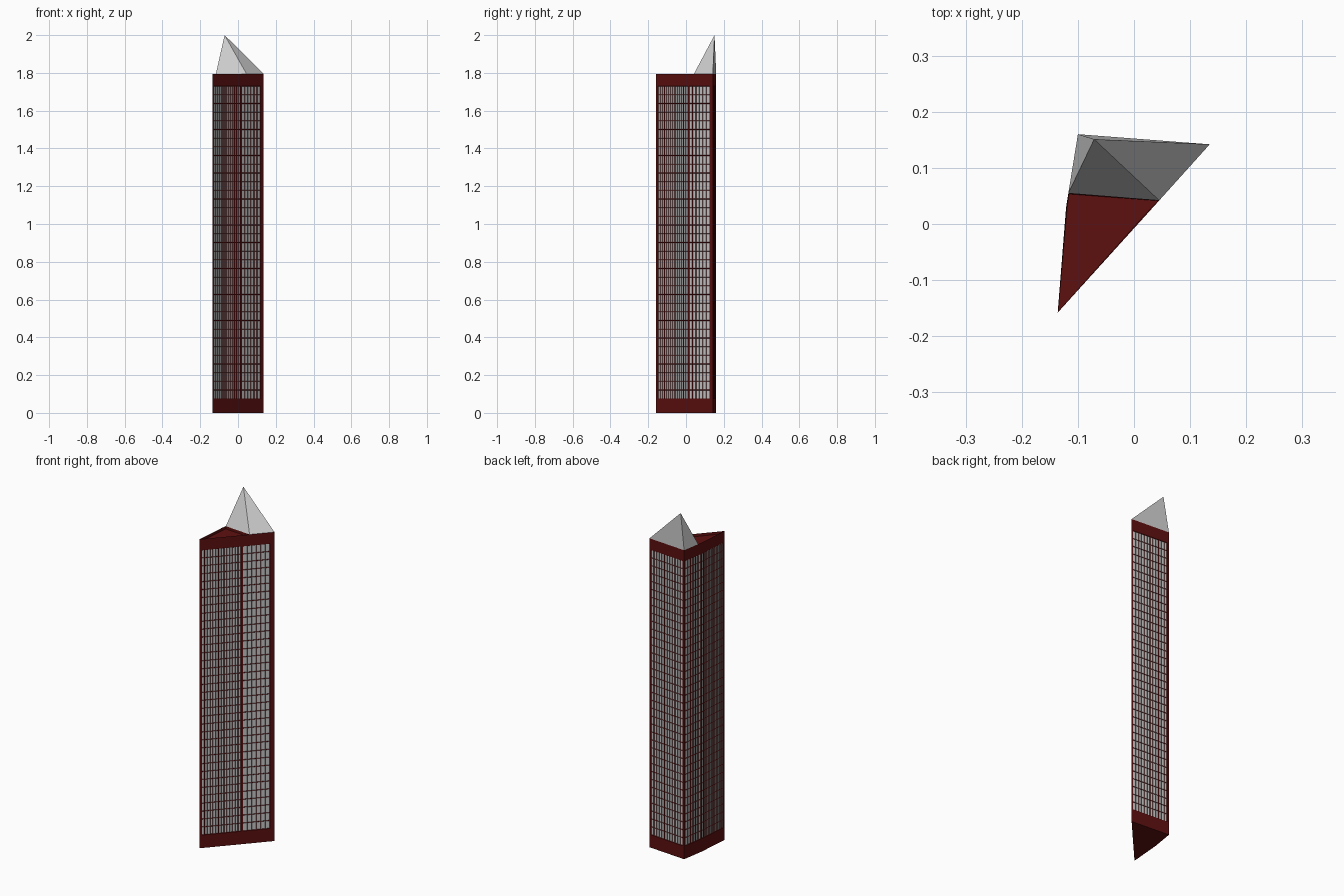
import bpy, bmesh
from mathutils import Vector

if "Cube" in bpy.data.objects:
    bpy.data.objects.remove(bpy.data.objects["Cube"])

TOP, SILL, HEAD, ROWS = 1.795, 0.075, 1.73, 36

# Footprint corners, counter-clockwise
A, M, C = Vector((-0.136, -0.158)), Vector((0.017, 0.011)), Vector((0.135, 0.142))
D, F = Vector((-0.100, 0.160)), Vector((-0.121, 0.030))
# Line where the spire meets the open roof
B, E = Vector((0.045, 0.042)), Vector((-0.117, 0.055))


def material(name, color):
    mat = bpy.data.materials.new(name)
    mat.diffuse_color = (*color, 1)
    mat.use_nodes = True
    mat.node_tree.nodes["Principled BSDF"].inputs["Base Color"].default_value = mat.diffuse_color
    return mat


def finish(bm, name, mats=()):
    mesh = bpy.data.meshes.new(name)
    bm.to_mesh(mesh)
    bm.free()
    for m in mats:
        mesh.materials.append(m)
    obj = bpy.data.objects.new(name, mesh)
    bpy.context.collection.objects.link(obj)
    return obj


def face(bm, points):
    return bm.faces.new([bm.verts.new(p) for p in points])


red = material("red_stone", (0.11, 0.005, 0.005))
glass = material("window_grey", (0.8, 0.8, 0.8))

# Walls: gridded panels, each window cell inset into the red frame
bm = bmesh.new()
cells = []
levels = [0] + [SILL + (HEAD - SILL) * i / ROWS for i in range(ROWS + 1)] + [TOP]


def wall(p, q, cols, start, end):
    length = (q - p).length
    steps = [start + (length - start - end) * i / cols for i in range(cols + 1)]
    steps = ([0] if start else []) + steps + ([length] if end else [])
    first = 1 if start else 0
    for i, (u0, u1) in enumerate(zip(steps, steps[1:])):
        a, b = p.lerp(q, u0 / length), p.lerp(q, u1 / length)
        for j, (z0, z1) in enumerate(zip(levels, levels[1:])):
            f = face(bm, [(*a, z0), (*b, z0), (*b, z1), (*a, z1)])
            if first <= i < first + cols and 1 <= j <= ROWS:
                cells.append(f)


wall(A, M, 14, 0.012, 0.005)
wall(M, C, 6, 0.005, 0.024)
wall(C, D, 12, 0.010, 0.010)
wall(D, F, 6, 0.012, 0.005)
wall(F, A, 13, 0.005, 0.012)
face(bm, [(*p, 0) for p in (F, D, C, M, A)])
bmesh.ops.remove_doubles(bm, verts=bm.verts, dist=1e-5)
bmesh.ops.inset_individual(bm, faces=cells, thickness=0.0025, depth=-0.003)
for f in cells:
    f.material_index = 1
finish(bm, "tower_walls", (red, glass))

# Open roof with a low parapet
bm = bmesh.new()
roof = face(bm, [(*p, TOP) for p in (A, M, B, E, F)])
bmesh.ops.inset_individual(bm, faces=[roof], thickness=0.010)
bmesh.ops.inset_individual(bm, faces=[roof], thickness=0.002, depth=-0.015)
finish(bm, "parapet_roof", (red,))

# Leaning four-sided spire
bm = bmesh.new()
base = [bm.verts.new((*p, TOP)) for p in (E, B, C, D)]
apex = bm.verts.new((-0.071, 0.151, 2.0))
bm.faces.new(base[::-1])
for i in range(4):
    bm.faces.new((base[i], base[(i + 1) % 4], apex))
finish(bm, "spire")
